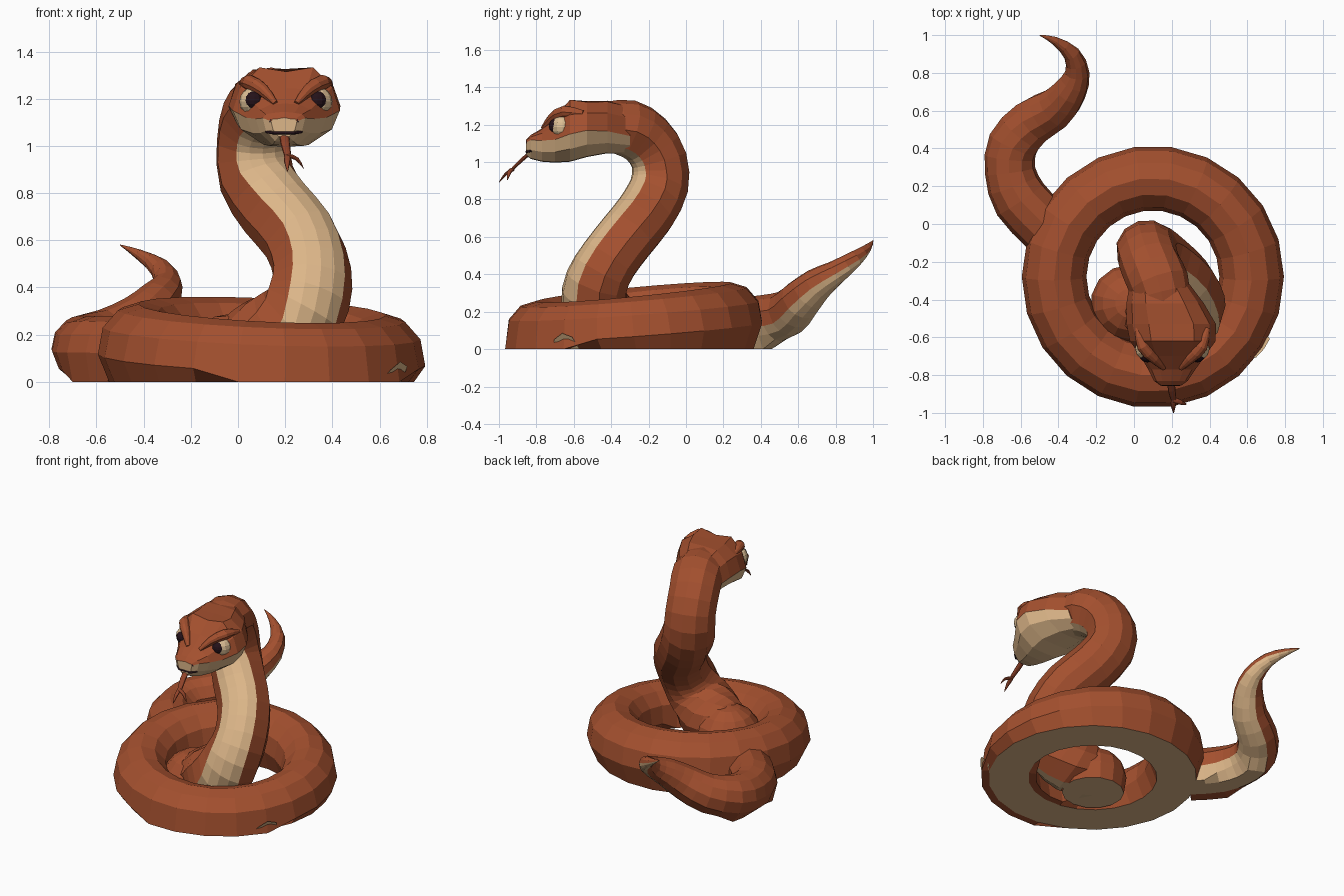
import bpy, bmesh, math
from mathutils import Vector

if "Cube" in bpy.data.objects:
    bpy.data.objects.remove(bpy.data.objects["Cube"])


def material(name, rgb):
    m = bpy.data.materials.new(name)
    m.diffuse_color = (*rgb, 1)
    m.use_nodes = True
    m.node_tree.nodes["Principled BSDF"].inputs["Base Color"].default_value = m.diffuse_color
    return m


RED = material("rust_scales", (0.37, 0.080, 0.028))
CREAM = material("cream_belly", (0.72, 0.47, 0.25))
EYE = material("eye_cream", (0.72, 0.52, 0.30))
DARK = material("pupil_dark", (0.018, 0.006, 0.010))
TONGUE = material("tongue_red", (0.28, 0.055, 0.022))


def finish(name, bm, mats):
    bmesh.ops.recalc_face_normals(bm, faces=bm.faces)
    me = bpy.data.meshes.new(name)
    bm.to_mesh(me)
    bm.free()
    for m in mats:
        me.materials.append(m)
    ob = bpy.data.objects.new(name, me)
    bpy.context.collection.objects.link(ob)
    return ob


def loft(bm, rings, closed, cream):
    """Skin rings of vertices; cream(j) tells which strips are belly."""
    n, k = len(rings), len(rings[0])
    for i in range(n if closed else n - 1):
        a, b = rings[i], rings[(i + 1) % n]
        for j in range(k):
            f = bm.faces.new((a[j], a[(j + 1) % k], b[(j + 1) % k], b[j]))
            f.material_index = 1 if cream(j) else 0
    if not closed:
        bm.faces.new(rings[0])
        bm.faces.new(rings[-1])


def spline(pts, steps):
    """Catmull-Rom through (x, y, z, radius) points."""
    p = [Vector(q) for q in pts]
    p = [2 * p[0] - p[1]] + p + [2 * p[-1] - p[-2]]
    out = []
    for i in range(1, len(p) - 2):
        a, b, c, d = p[i - 1:i + 3]
        for s in range(steps):
            t = s / steps
            out.append(0.5 * (2 * b + (c - a) * t + (2 * a - 5 * b + 4 * c - d) * t * t
                              + (3 * b - a - 3 * c + d) * t ** 3))
    return out + [p[-2]]


def tube(name, path, hint, mats, closed=False, height=1.0, ground=0.0, belly=48):
    """Twelve-sided tube; the cream belly covers +-belly degrees round hint."""
    angles = [math.radians(a) for a in (-belly, -belly / 2, 0, belly / 2, belly,
                                        84, 119, 150, 180, 210, 241, 276)]
    bm = bmesh.new()
    rings, n = [], len(path)
    for i, q in enumerate(path):
        if closed:
            t = path[(i + 1) % n] - path[i - 1]
        else:
            t = path[min(i + 1, n - 1)] - path[max(i - 1, 0)]
        t = t.to_3d().normalized()
        v = hint(t)
        v = (v - t * v.dot(t)).normalized()
        s = v.cross(t)
        r = max(q[3], 0.002)
        ring = []
        for a in angles:
            co = q.to_3d() + r * (s * math.sin(a) + v * math.cos(a) * height)
            if co.z < ground:
                co.z = 0
            ring.append(bm.verts.new(co))
        rings.append(ring)
    loft(bm, rings, closed, lambda j: j < 4)
    return finish(name, bm, mats)


def down(t):
    return Vector((0, 0, -1))


# coil lying on the ground, higher at the back
coil = []
for i in range(22):
    a = 2 * math.pi * i / 22
    top = 0.305 + 0.05 * math.sin(a) - 0.025 * math.cos(a)
    coil.append(Vector((0.10 + 0.523 * math.cos(a), -0.28 + 0.523 * math.sin(a),
                        top - 0.193, 0.172)))
tube("coil", coil, down, [RED, CREAM], True, 1.12, 0.05, 46)

# pale patch low on the right side, a thin plate on the coil wall
bm = bmesh.new()
plate = []
for deg, z, out in ((-40, 0.0, 0.135), (-26, 0.0, 0.135), (-28, 0.065, 0.178), (-33, 0.085, 0.178),
                    (-38, 0.05, 0.17)):
    a = math.radians(deg)
    r = 0.523 + out
    plate.append(bm.verts.new((0.10 + r * math.cos(a), -0.28 + r * math.sin(a), z)))
bm.faces.new(plate)
finish("coil_patch", bm, [CREAM])

# inner loop of the body resting inside the coil, flat cream underside
bm = bmesh.new()
bmesh.ops.create_uvsphere(bm, u_segments=14, v_segments=8, radius=1)
for v in bm.verts:
    v.co = Vector((-0.02 + 0.21 * v.co.x, -0.42 + 0.205 * v.co.y, 0.11 + 0.18 * v.co.z))
    if v.co.z < 0.06:
        v.co.z = 0
bm.normal_update()
for f in bm.faces:
    f.material_index = 1 if f.calc_center_median().z < 0.005 else 0
finish("inner_loop", bm, [RED, CREAM])

# tail sweeping out behind and curling up
tail = [(-0.46, -0.02, 0.12, 0.15), (-0.60, 0.13, 0.13, 0.15), (-0.655, 0.28, 0.14, 0.135),
        (-0.64, 0.42, 0.155, 0.135), (-0.54, 0.54, 0.19, 0.125), (-0.42, 0.61, 0.26, 0.112),
        (-0.34, 0.70, 0.345, 0.09), (-0.30, 0.80, 0.41, 0.065), (-0.33, 0.90, 0.48, 0.045),
        (-0.42, 0.97, 0.54, 0.022), (-0.50, 1.0, 0.58, 0.002)]
tube("tail", spline(tail, 2), lambda t: Vector((0.55, 0.1, -0.85)), [RED, CREAM], ground=0.04)

# neck: rises from the inner loop in an S
neck = [(-0.10, -0.41, 0.13, 0.10), (0.0, -0.43, 0.14, 0.17), (0.12, -0.45, 0.17, 0.20),
        (0.24, -0.49, 0.25, 0.188), (0.30, -0.475, 0.36, 0.18), (0.312, -0.41, 0.48, 0.17),
        (0.265, -0.31, 0.61, 0.168), (0.165, -0.215, 0.73, 0.168), (0.078, -0.142, 0.87, 0.166),
        (0.065, -0.142, 1.01, 0.16), (0.085, -0.21, 1.12, 0.16), (0.13, -0.31, 1.18, 0.162),
        (0.16, -0.43, 1.19, 0.14)]
tube("neck", spline(neck, 2), lambda t: Vector((0.96, 0.27, 0)).cross(t),
     [RED, CREAM], height=0.95, ground=0.02, belly=41)

# head: sections of (y, centre x, half width, top, lip, bottom)
SECTIONS = [(-0.30, 0.13, 0.15, 1.30, 1.14, 1.05), (-0.42, 0.165, 0.205, 1.328, 1.165, 1.05),
            (-0.53, 0.197, 0.237, 1.326, 1.17, 1.03), (-0.62, 0.205, 0.227, 1.315, 1.15, 1.005),
            (-0.70, 0.205, 0.17, 1.245, 1.12, 1.0), (-0.77, 0.20, 0.125, 1.18, 1.115, 1.005),
            (-0.83, 0.195, 0.09, 1.145, 1.118, 1.02), (-0.855, 0.195, 0.055, 1.12, 1.105, 1.04)]
bm = bmesh.new()
rings = []
for y, xc, w, zt, zl, zb in SECTIONS:
    half = [(0.5, zt + (0.018 if y == -0.62 else -0.005)), (0.86, zl + 0.6 * (zt - zl)),
            (1.0, zl), (0.85, zl - 0.55 * (zl - zb)), (0.42, zb)]
    pts = [(0, zt)] + half + [(0, zb - 0.003)] + [(-u, z) for u, z in reversed(half)]
    rings.append([bm.verts.new((xc + u * w, y, z)) for u, z in pts])
loft(bm, rings, False, lambda j: 3 <= j <= 8)
bm.faces.ensure_lookup_table()
bm.faces[-1].material_index = 1    # snout tip
finish("head", bm, [RED, CREAM])


def ball(name, co, r, mat):
    bm = bmesh.new()
    bmesh.ops.create_uvsphere(bm, u_segments=12, v_segments=8, radius=r)
    bmesh.ops.translate(bm, verts=bm.verts, vec=co)
    finish(name, bm, [mat])


# eyes, nostrils and frowning brows, mirrored about the head centre
HX = 0.203
for side, tag in ((-1, "left"), (1, "right")):
    ball(tag + "_eye", (HX + side * 0.135, -0.660, 1.188), 0.062, EYE)
    ball(tag + "_pupil", (HX + side * 0.134, -0.692, 1.193), 0.041, DARK)
    ball(tag + "_nostril", (HX - 0.008 + side * 0.052, -0.842, 1.105), 0.013, DARK)
    brow = [(0.045, -0.765, 1.18, 0.012), (0.095, -0.715, 1.235, 0.026),
            (0.155, -0.65, 1.270, 0.032), (0.185, -0.55, 1.262, 0.015)]
    tube(tag + "_brow", spline([(HX + side * x, y, z, r) for x, y, z, r in brow], 2),
         down, [RED, RED])

# mouth line across the snout
tube("mouth_line", spline([(0.12, -0.826, 1.06, 0.006), (0.15, -0.853, 1.055, 0.006),
                           (0.24, -0.853, 1.055, 0.006), (0.27, -0.826, 1.06, 0.006)], 1),
     down, [DARK, DARK])

# forked tongue
FORK = (0.21, -0.93, 0.96, 0.015)
tube("tongue", spline([(0.195, -0.82, 1.06, 0.02), (0.20, -0.88, 1.01, 0.02), FORK], 2),
     down, [TONGUE, TONGUE], height=0.5)
for name, mid, tip in (("fork_a", (0.208, -0.965, 0.935, 0.013), (0.21, -1.0, 0.892, 0.002)),
                       ("fork_b", (0.25, -0.945, 0.945, 0.013), (0.278, -0.955, 0.905, 0.002))):
    tube("tongue_" + name, spline([FORK, mid, tip], 2), down, [TONGUE, TONGUE], height=0.6)
